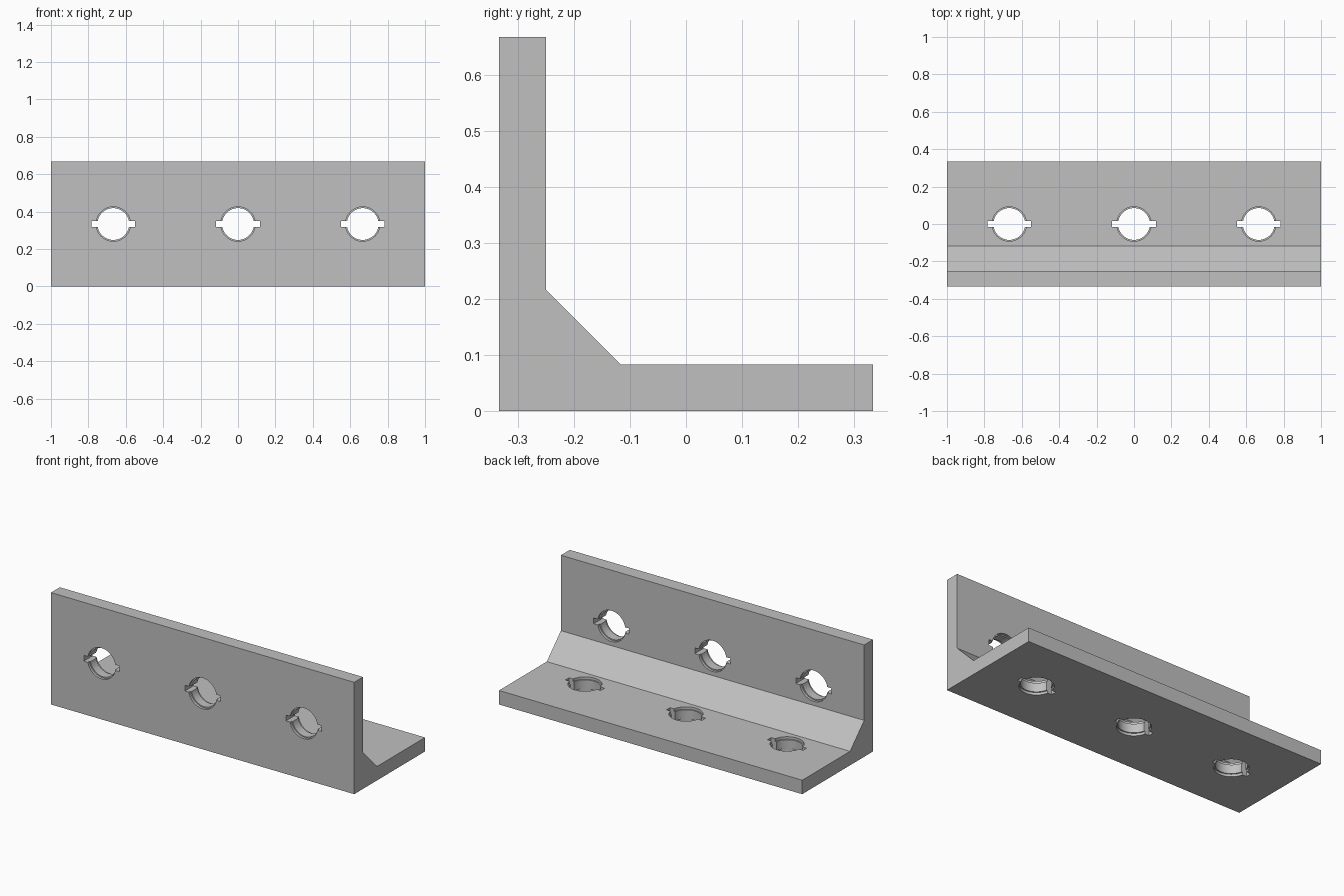
import bpy, bmesh
from math import pi, cos, sin
from mathutils import Matrix, Vector

if "Cube" in bpy.data.objects:
    bpy.data.objects.remove(bpy.data.objects["Cube"], do_unlink=True)

T = 1 / 12                    # plate thickness
W = 1 / 3                     # half depth of the bracket
BORE, RIM, LIP = 0.085, 0.092, 0.015
SLOT_X, SLOT_Y = 0.117, 0.017

grey = bpy.data.materials.new("light_grey")
grey.use_nodes = True
colour = (0.53, 0.53, 0.53, 1)
grey.diffuse_color = colour
grey.node_tree.nodes["Principled BSDF"].inputs["Base Color"].default_value = colour


def make_object(name, bm):
    bmesh.ops.recalc_face_normals(bm, faces=bm.faces)
    mesh = bpy.data.meshes.new(name)
    bm.to_mesh(mesh)
    bm.free()
    obj = bpy.data.objects.new(name, mesh)
    bpy.context.collection.objects.link(obj)
    return obj


def extrude(bm, outline, direction):
    face = bm.faces.new([bm.verts.new(p) for p in outline])
    top = bmesh.ops.extrude_face_region(bm, geom=[face])["geom"]
    verts = [v for v in top if isinstance(v, bmesh.types.BMVert)]
    bmesh.ops.translate(bm, verts=verts, vec=direction)


# L-shaped bracket with a sloped inner corner
bm = bmesh.new()
section = [(-W, 0), (W, 0), (W, T), (-0.117, T), (-W + T, 0.217), (-W + T, 2 * W), (-W, 2 * W)]
extrude(bm, [(-1, y, z) for y, z in section], (2, 0, 0))
bracket = make_object("angle_bracket", bm)
bracket.data.materials.append(grey)


def bore_cutter(matrix, sides=48):
    """Stepped round hole, wider at both mouths."""
    bm = bmesh.new()
    h = T / 2
    profile = [(RIM, -h - 0.02), (RIM, -h + LIP), (BORE, -h + LIP),
               (BORE, h - LIP), (RIM, h - LIP), (RIM, h + 0.02)]
    rings = [[bm.verts.new((r * cos(2 * pi * i / sides), r * sin(2 * pi * i / sides), z))
              for i in range(sides)] for r, z in profile]
    for a, b in zip(rings, rings[1:]):
        for i in range(sides):
            j = (i + 1) % sides
            bm.faces.new((a[i], a[j], b[j], b[i]))
    bm.faces.new(rings[0])
    bm.faces.new(rings[-1])
    bm.transform(matrix)
    return make_object("bore_cutter", bm)


def slot_cutter(matrix):
    """Cross slot that leaves a notch on each side of the bore."""
    bm = bmesh.new()
    bmesh.ops.create_cube(bm, size=1)
    bm.transform(matrix @ Matrix.Diagonal((2 * SLOT_X, 2 * SLOT_Y, T + 0.04, 1)))
    return make_object("slot_cutter", bm)


# Three keyed holes in each plate
cutters = []
for x in (-2 / 3, 0, 2 / 3):
    floor = Matrix.Translation((x, 0, T / 2))
    wall = Matrix.Translation((x, -W + T / 2, W)) @ Matrix.Rotation(pi / 2, 4, 'X')
    for place in (floor, wall):
        cutters += [bore_cutter(place), slot_cutter(place)]

bpy.ops.object.select_all(action='DESELECT')
bracket.select_set(True)
bpy.context.view_layer.objects.active = bracket
for cutter in cutters:
    cut = bracket.modifiers.new("hole", 'BOOLEAN')
    cut.operation = 'DIFFERENCE'
    cut.solver = 'EXACT'
    cut.object = cutter
    bpy.ops.object.modifier_apply(modifier=cut.name)
for cutter in cutters:
    bpy.data.objects.remove(cutter, do_unlink=True)

bpy.ops.object.shade_smooth_by_angle(angle=pi / 6)
